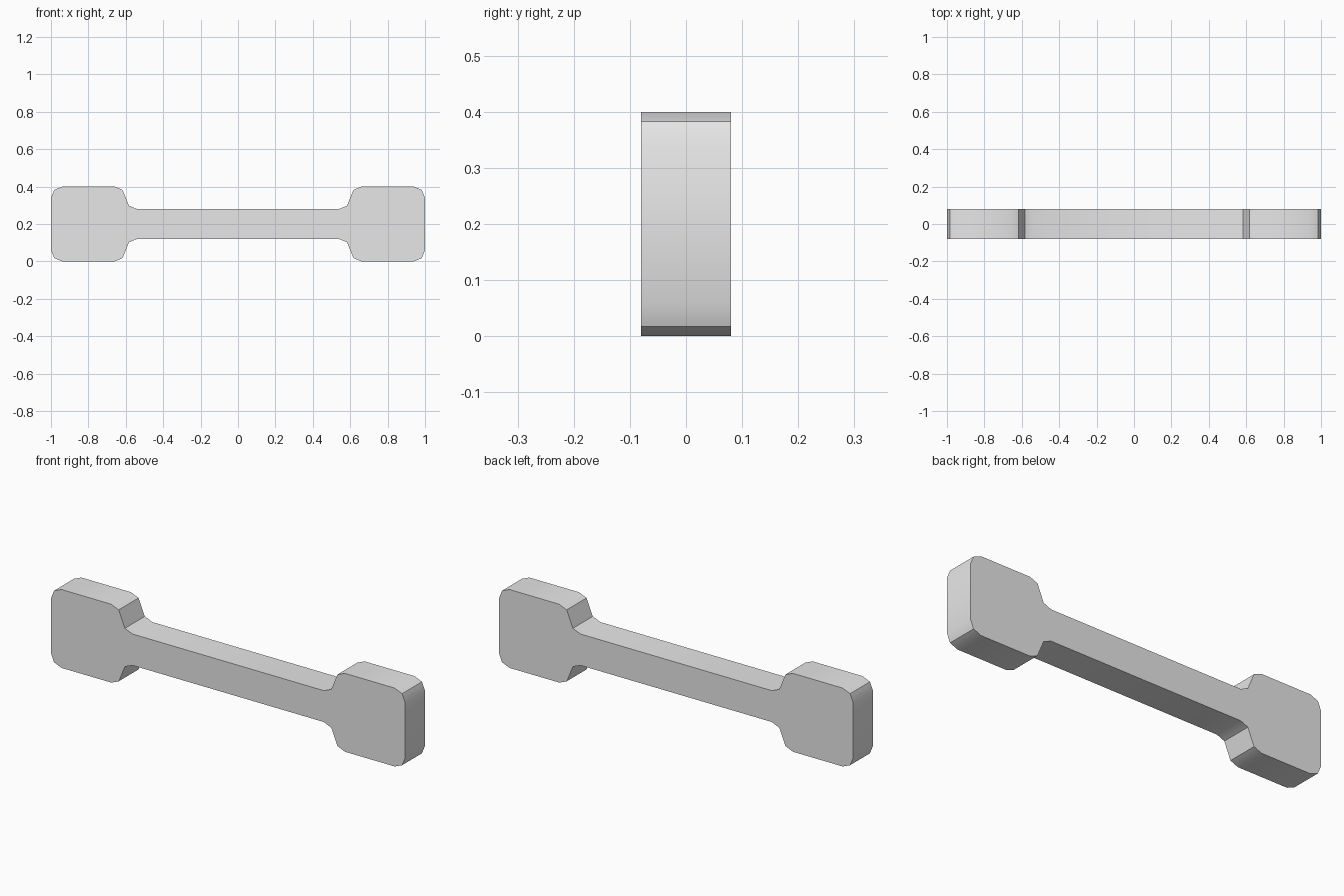
import bpy
import bmesh
import math
from mathutils import Vector

cube = bpy.data.objects.get("Cube")
if cube:
    bpy.data.objects.remove(cube, do_unlink=True)

LENGTH, HEIGHT, DEPTH = 2.0, 0.4, 0.16
GRIP_START = 0.6       # inner side of each wide end
BAR_HALF = 0.08        # half height of the narrow bar
RADIUS = 0.06          # corner and neck rounding


def arc(cx, cz, start, end, steps=2):
    """Points of a coarse rounded corner."""
    angles = [math.radians(start + (end - start) * i / steps) for i in range(steps + 1)]
    return [Vector((cx + RADIUS * math.cos(a), cz + RADIUS * math.sin(a))) for a in angles]


# Upper right quarter of the outline, around the middle of the bar
half_l, half_h = LENGTH / 2, HEIGHT / 2
outer = arc(half_l - RADIUS, half_h - RADIUS, 0, 90)
shoulder = arc(GRIP_START + RADIUS, half_h - RADIUS, 90, 180)
neck = arc(GRIP_START - RADIUS, BAR_HALF + RADIUS, 0, -90)
# The shoulder runs straight into the neck
quarter = outer + shoulder[:-1] + neck[1:]

# Mirror the quarter into the full outline
upper = quarter + [Vector((-p.x, p.y)) for p in reversed(quarter)]
outline = upper + [Vector((p.x, -p.y)) for p in reversed(upper)]

# Extrude the outline through the depth
bm = bmesh.new()
face = bm.faces.new([bm.verts.new((p.x, -DEPTH / 2, p.y + half_h)) for p in outline])
result = bmesh.ops.extrude_face_region(bm, geom=[face], use_keep_orig=True)
moved = [g for g in result["geom"] if isinstance(g, bmesh.types.BMVert)]
bmesh.ops.translate(bm, verts=moved, vec=(0, DEPTH, 0))
bmesh.ops.recalc_face_normals(bm, faces=bm.faces)
mesh = bpy.data.meshes.new("test_bar")
bm.to_mesh(mesh)
bm.free()
bar = bpy.data.objects.new("test_bar", mesh)
bpy.context.collection.objects.link(bar)

# Plain grey
grey = bpy.data.materials.new("light_grey")
grey.use_nodes = True
colour = (0.8, 0.8, 0.8, 1.0)
grey.diffuse_color = colour
grey.node_tree.nodes["Principled BSDF"].inputs["Base Color"].default_value = colour
mesh.materials.append(grey)

# Smooth the shallow bends, keep the sharp rims
bpy.ops.object.select_all(action="DESELECT")
bar.select_set(True)
bpy.context.view_layer.objects.active = bar
bpy.ops.object.shade_smooth_by_angle(angle=math.radians(30))
